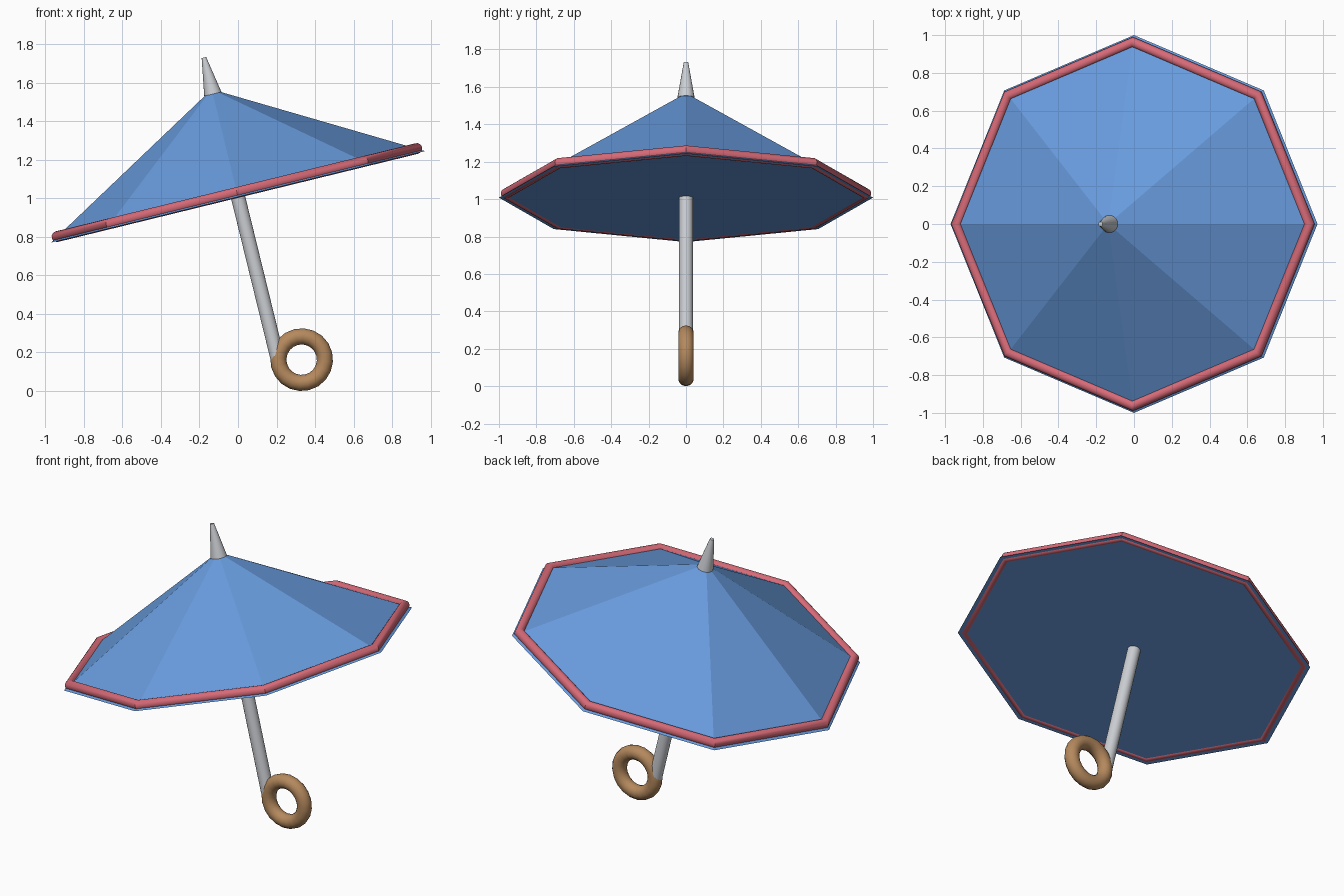
import bpy
import math
from mathutils import Matrix

if "Cube" in bpy.data.objects:
    bpy.data.objects.remove(bpy.data.objects["Cube"])

# Everything is built along an upright axis, then leaned sideways as a whole
LEAN = Matrix.Translation((0, 0, 1.008)) @ Matrix.Rotation(-0.24, 4, 'Y')


def material(name, rgb):
    m = bpy.data.materials.new(name)
    m.diffuse_color = (*rgb, 1)
    m.use_nodes = True
    m.node_tree.nodes["Principled BSDF"].inputs["Base Color"].default_value = m.diffuse_color
    return m


blue = material("canopy blue", (0.14, 0.33, 0.73))
red = material("trim red", (0.68, 0.145, 0.185))
grey = material("metal grey", (0.60, 0.62, 0.65))
brown = material("handle brown", (0.46, 0.25, 0.11))


def finish(name, mat, smooth=True):
    ob = bpy.context.object
    ob.name = name
    ob.data.materials.append(mat)
    if smooth:
        bpy.ops.object.shade_smooth_by_angle(angle=math.radians(35))
    ob.matrix_world = LEAN @ ob.matrix_basis
    return ob


def cone(name, mat, sides, r_low, r_high, low, high, smooth=True):
    bpy.ops.mesh.primitive_cone_add(vertices=sides, radius1=r_low, radius2=r_high,
                                    depth=high - low, location=(0, 0, (low + high) / 2))
    return finish(name, mat, smooth)


def ring(name, mat, major, minor, segments, tube_sides, location, rotation=(0, 0, 0)):
    bpy.ops.mesh.primitive_torus_add(major_radius=major, minor_radius=minor,
                                     major_segments=segments, minor_segments=tube_sides,
                                     location=location, rotation=rotation)
    return finish(name, mat)


# Eight-panel canopy with a closed underside
cone("canopy", blue, 8, 1.0, 0.0, 0.0, 0.575, smooth=False)
# Octagonal trim around the rim
ring("rim_trim", red, 0.962, 0.028, 8, 16, (0, 0, 0.023))
# Pointed tip on top
cone("tip_spike", grey, 20, 0.046, 0.012, 0.55, 0.745)
# Shaft under the canopy
cone("shaft", grey, 20, 0.037, 0.037, -0.90, 0.02)
# Ring handle beside the shaft end
ring("ring_handle", brown, 0.121, 0.042, 20, 14, (0.12, 0, -0.90), (math.pi / 2, 0, 0))
